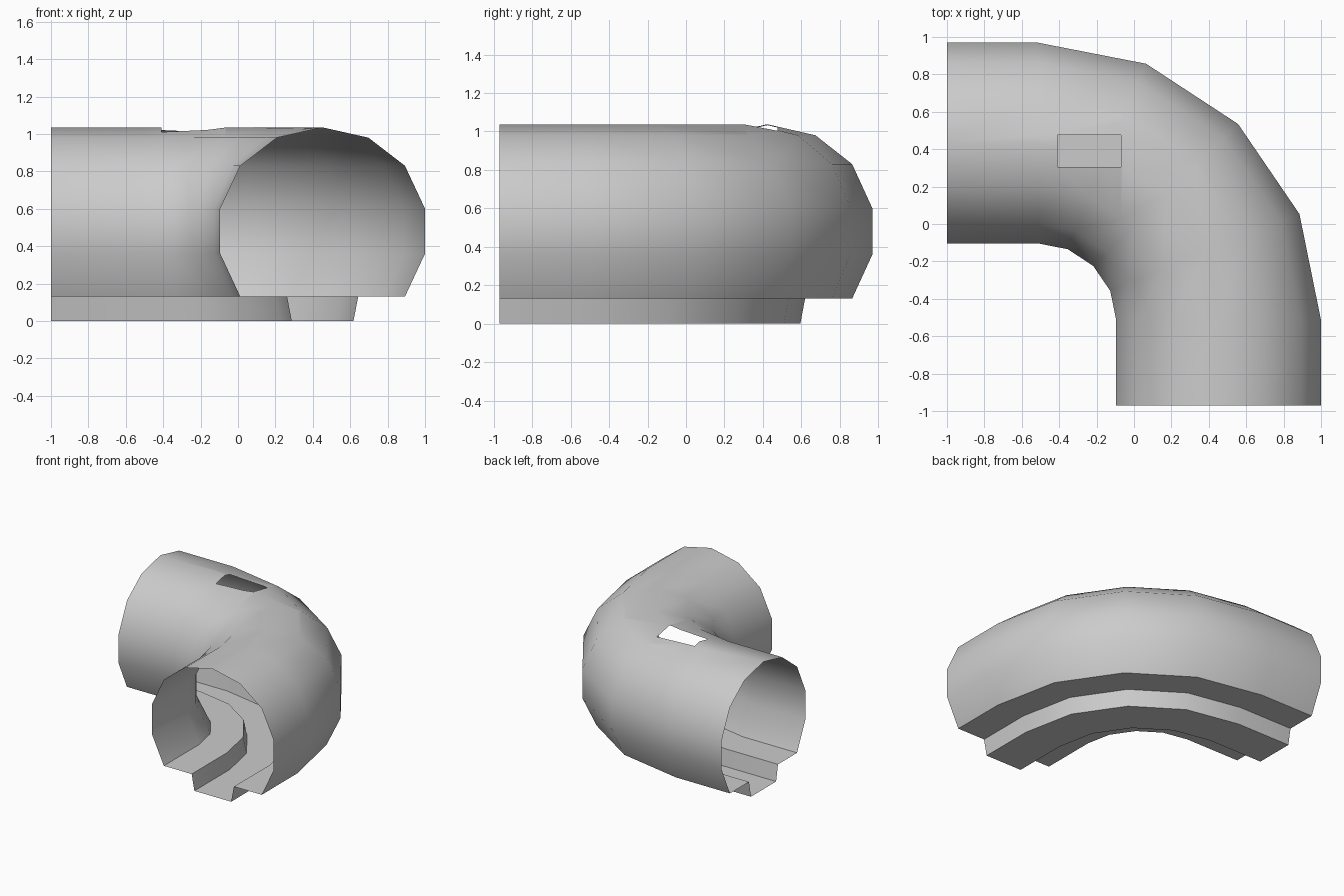
import bpy, bmesh, math
from mathutils import Vector

cube = bpy.data.objects.get("Cube")
if cube:
    bpy.data.objects.remove(cube, do_unlink=True)

# Duct colour
grey = bpy.data.materials.new("light grey")
grey.use_nodes = True
colour = (0.6, 0.6, 0.6, 1)
grey.diffuse_color = colour
grey.node_tree.nodes["Principled BSDF"].inputs["Base Color"].default_value = colour

# Half of the cross-section: offset from the centre line, height
half = [(0.165, 0), (0.19, 0.13), (0.44, 0.13), (0.5475, 0.36),
        (0.5475, 0.6), (0.44, 0.83), (0.245, 0.98)]
section = half + [(0, 1.035)] + [(-u, z) for u, z in reversed(half)]

# Path: straight end, quarter bend in four steps, straight end
PIVOT, RADIUS, SQUASH = -0.515, 0.9675, 0.98
END_X, END_Y = -1.0, -0.97


def ring(bm, angle, shift=(0, 0)):
    return [bm.verts.new((PIVOT + (RADIUS + u) * math.sin(angle) + shift[0],
                          PIVOT + (RADIUS + u) * math.cos(angle) * SQUASH + shift[1], z))
            for u, z in section]


bm = bmesh.new()
rings = [ring(bm, 0, (END_X - PIVOT, 0))]
rings += [ring(bm, math.radians(22.5 * i)) for i in range(5)]
rings += [ring(bm, math.pi / 2, (0, END_Y - PIVOT))]

# Open-ended skin
n = len(section)
for a, b in zip(rings, rings[1:]):
    for i in range(n):
        j = (i + 1) % n
        bm.faces.new((a[i], a[j], b[j], b[i]))
bmesh.ops.recalc_face_normals(bm, faces=bm.faces)
top = max(bm.faces, key=lambda f: f.calc_center_median().z)
if top.normal.z < 0:
    bmesh.ops.reverse_faces(bm, faces=bm.faces)

# Rectangular opening in the roof
x0, x1, y0, y1 = -0.41, -0.07, 0.305, 0.475
for point, normal in (((x0, 0, 0), (1, 0, 0)), ((x1, 0, 0), (1, 0, 0)),
                      ((0, y0, 0), (0, 1, 0)), ((0, y1, 0), (0, 1, 0))):
    roof = [f for f in bm.faces if f.calc_center_median().z > 0.95
            and min(v.co.x for v in f.verts) < x1 and max(v.co.x for v in f.verts) > x0
            and min(v.co.y for v in f.verts) < y1 and max(v.co.y for v in f.verts) > y0]
    parts = set(roof)
    for f in roof:
        parts.update(f.edges)
        parts.update(f.verts)
    bmesh.ops.bisect_plane(bm, geom=list(parts), dist=1e-5,
                           plane_co=Vector(point), plane_no=Vector(normal))
hole = []
for f in bm.faces:
    c = f.calc_center_median()
    if c.z > 0.95 and x0 < c.x < x1 and y0 < c.y < y1:
        hole.append(f)
bmesh.ops.delete(bm, geom=hole, context='FACES')

mesh = bpy.data.meshes.new("duct_elbow")
bm.to_mesh(mesh)
bm.free()
mesh.materials.append(grey)
duct = bpy.data.objects.new("duct_elbow", mesh)
bpy.context.collection.objects.link(duct)

# Soft curved skin, crisp lower corners
bpy.ops.object.select_all(action='DESELECT')
duct.select_set(True)
bpy.context.view_layer.objects.active = duct
bpy.ops.object.shade_smooth_by_angle(angle=math.radians(40))
